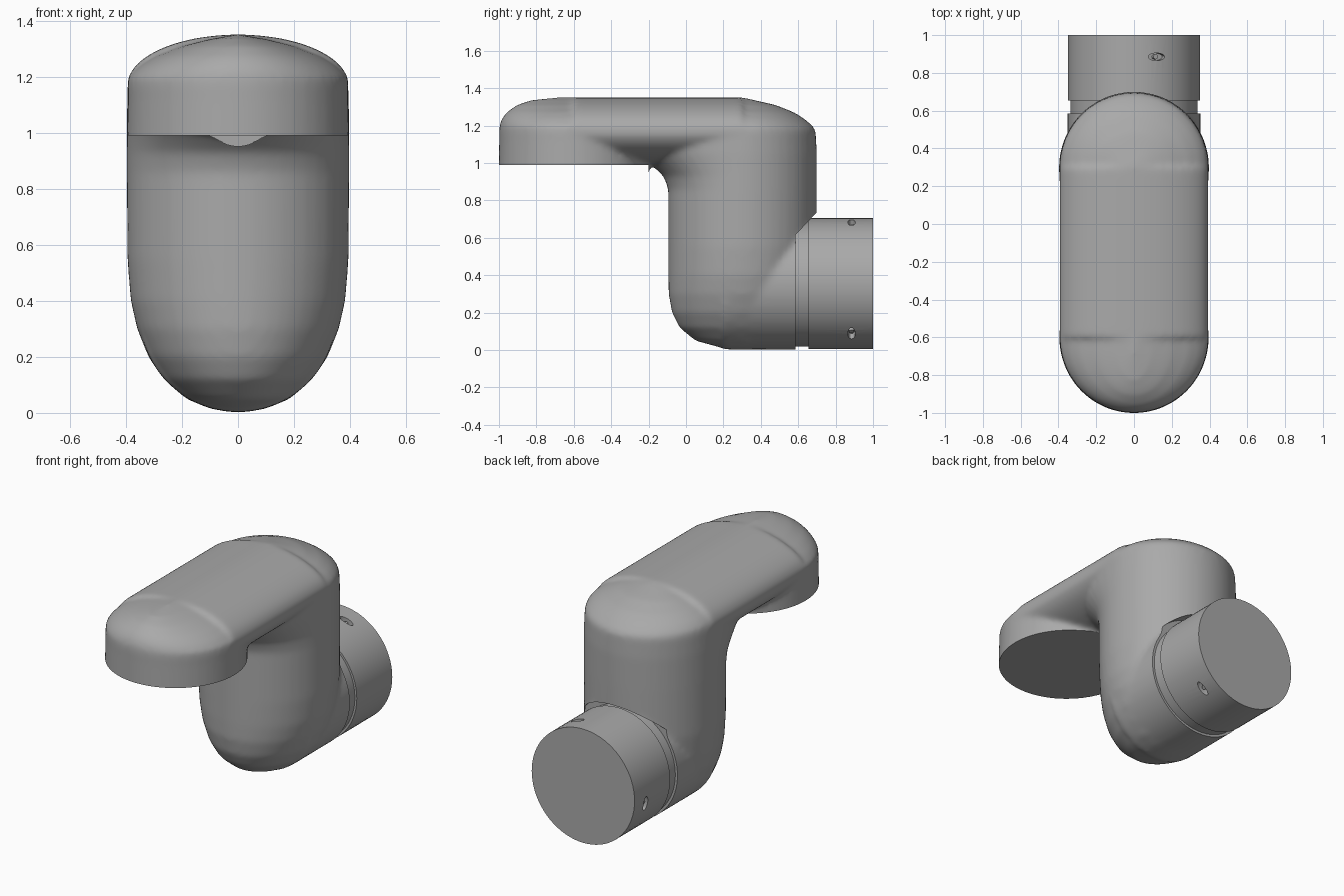
import bpy, bmesh, math
from mathutils import Matrix, Vector

old = bpy.data.objects.get("Cube")
if old:
    bpy.data.objects.remove(old, do_unlink=True)

grey = bpy.data.materials.new("plain grey")
grey.use_nodes = True
grey.diffuse_color = (0.4, 0.4, 0.4, 1)
grey.node_tree.nodes["Principled BSDF"].inputs["Base Color"].default_value = (0.4, 0.4, 0.4, 1)

AXIS_Z = 0.355   # height of the horizontal joint axis


def finish(name, bm):
    bmesh.ops.recalc_face_normals(bm, faces=bm.faces)
    mesh = bpy.data.meshes.new(name)
    bm.to_mesh(mesh)
    bm.free()
    obj = bpy.data.objects.new(name, mesh)
    mesh.materials.append(grey)
    bpy.context.collection.objects.link(obj)
    return obj


def loft(bm, rings, y_front, y_back, half=24):
    """Stack of long rounded outlines: (z, half width, front reach, back reach)."""
    loops = []
    for z, w, f, b in rings:
        loop = []
        for centre, reach, start in ((y_back, b, 0), (y_front, f, math.pi)):
            for i in range(half + 1):
                a = start + math.pi * i / half
                loop.append(bm.verts.new((w * math.cos(a), centre + reach * math.sin(a), z)))
        loops.append(loop)
    n = len(loops[0])
    for low, high in zip(loops, loops[1:]):
        for i in range(n):
            j = (i + 1) % n
            bm.faces.new((low[i], low[j], high[j], high[i]))
    bm.faces.new(loops[0][::-1])
    bm.faces.new(loops[-1])


def tube(bm, y0, y1, z, rx, rz):
    """Elliptical cylinder lying along y."""
    m = (Matrix.Translation((0, (y0 + y1) / 2, z)) @ Matrix.Diagonal((rx, 1, rz, 1))
         @ Matrix.Rotation(math.pi / 2, 4, 'X'))
    bmesh.ops.create_cone(bm, cap_ends=True, segments=72, radius1=1, radius2=1,
                          depth=y1 - y0, matrix=m)


def apply_modifiers(obj):
    bpy.context.view_layer.update()
    deps = bpy.context.evaluated_depsgraph_get()
    mesh = bpy.data.meshes.new_from_object(obj.evaluated_get(deps))
    obj.modifiers.clear()
    obj.data = mesh


def cut(obj, cutter):
    mod = obj.modifiers.new("cut", 'BOOLEAN')
    mod.operation = 'DIFFERENCE'
    mod.solver = 'EXACT'
    mod.object = cutter
    apply_modifiers(obj)
    bpy.data.objects.remove(cutter, do_unlink=True)


def smooth(obj):
    bpy.ops.object.select_all(action='DESELECT')
    obj.select_set(True)
    bpy.context.view_layer.objects.active = obj
    bpy.ops.object.shade_smooth_by_angle(angle=math.radians(35))


# Link body: crowned top, head, column, bridge underside and rear boss
bm = bmesh.new()
loft(bm, [(1.15, 0.395, 0.4, 0.395), (1.2, 0.387, 0.397, 0.375), (1.235, 0.355, 0.386, 0.335),
          (1.27, 0.3, 0.36, 0.28), (1.31, 0.2, 0.305, 0.18), (1.335, 0.1, 0.23, 0.07),
          (1.35, 0.01, 0.1, 0.01)], -0.6, 0.3)
loft(bm, [(0.92, 0.397, 0.402, 0.4), (1.2, 0.392, 0.398, 0.4)], -0.6, -0.6)
loft(bm, [(0.003, 0.03, 0.05, 0.03), (0.015, 0.1, 0.12, 0.1), (0.05, 0.185, 0.25, 0.185),
          (0.12, 0.265, 0.335, 0.265), (0.2, 0.32, 0.375, 0.32), (0.3, 0.36, 0.393, 0.36),
          (0.4, 0.383, 0.395, 0.38), (0.55, 0.395, 0.395, 0.398), (0.86, 0.397, 0.395, 0.4),
          (0.93, 0.397, 0.42, 0.4), (0.985, 0.397, 0.48, 0.4), (1.05, 0.397, 0.57, 0.4),
          (1.18, 0.393, 0.7, 0.393)], 0.3, 0.3)
tube(bm, -0.6, 0.3, 1.17, 0.395, 0.18)
tube(bm, 0.2, 0.68, AXIS_Z, 0.352, 0.352)
body = finish("link_body", bm)
remesh = body.modifiers.new("blend", 'REMESH')
remesh.mode = 'VOXEL'
remesh.voxel_size = 0.015
soften = body.modifiers.new("soften", 'SMOOTH')
soften.factor = 0.5
soften.iterations = 10
apply_modifiers(body)

# Flat underside of the head
bm = bmesh.new()
bmesh.ops.create_cube(bm, size=1, matrix=Matrix.Translation((0, -0.7, 0.89))
                      @ Matrix.Diagonal((1.2, 1, 0.2, 1)))
cut(body, finish("head_trim", bm))

# Round clearance in front of the rotating collar
bm = bmesh.new()
tube(bm, 0.585, 1.2, AXIS_Z, 0.38, 0.38)
cut(body, finish("collar_clearance", bm))
smooth(body)

# Recessed groove ring between body and collar
bm = bmesh.new()
tube(bm, 0.5, 0.75, AXIS_Z, 0.337, 0.337)
smooth(finish("groove_ring", bm))

# Rear collar with three slotted screw holes
bm = bmesh.new()
tube(bm, 0.655, 1.0, AXIS_Z, 0.35, 0.35)
collar = finish("rear_collar", bm)
for k in range(3):
    angle = math.radians(20 + 120 * k)
    out = Matrix.Translation((0, 0.885, AXIS_Z)) @ Matrix.Rotation(angle, 4, 'Y')
    bm = bmesh.new()
    bmesh.ops.create_cone(bm, cap_ends=True, segments=24, radius1=1, radius2=1, depth=0.1,
                          matrix=out @ Matrix.Translation((0, 0, 0.36))
                          @ Matrix.Diagonal((0.046, 0.02, 1, 1)))
    cut(collar, finish("screw_hole", bm))
    bm = bmesh.new()
    bmesh.ops.create_cone(bm, cap_ends=True, segments=16, radius1=0.013, radius2=0.013,
                          depth=0.03, matrix=out @ Matrix.Translation((0, 0, 0.32)))
    smooth(finish("screw", bm))
smooth(collar)
